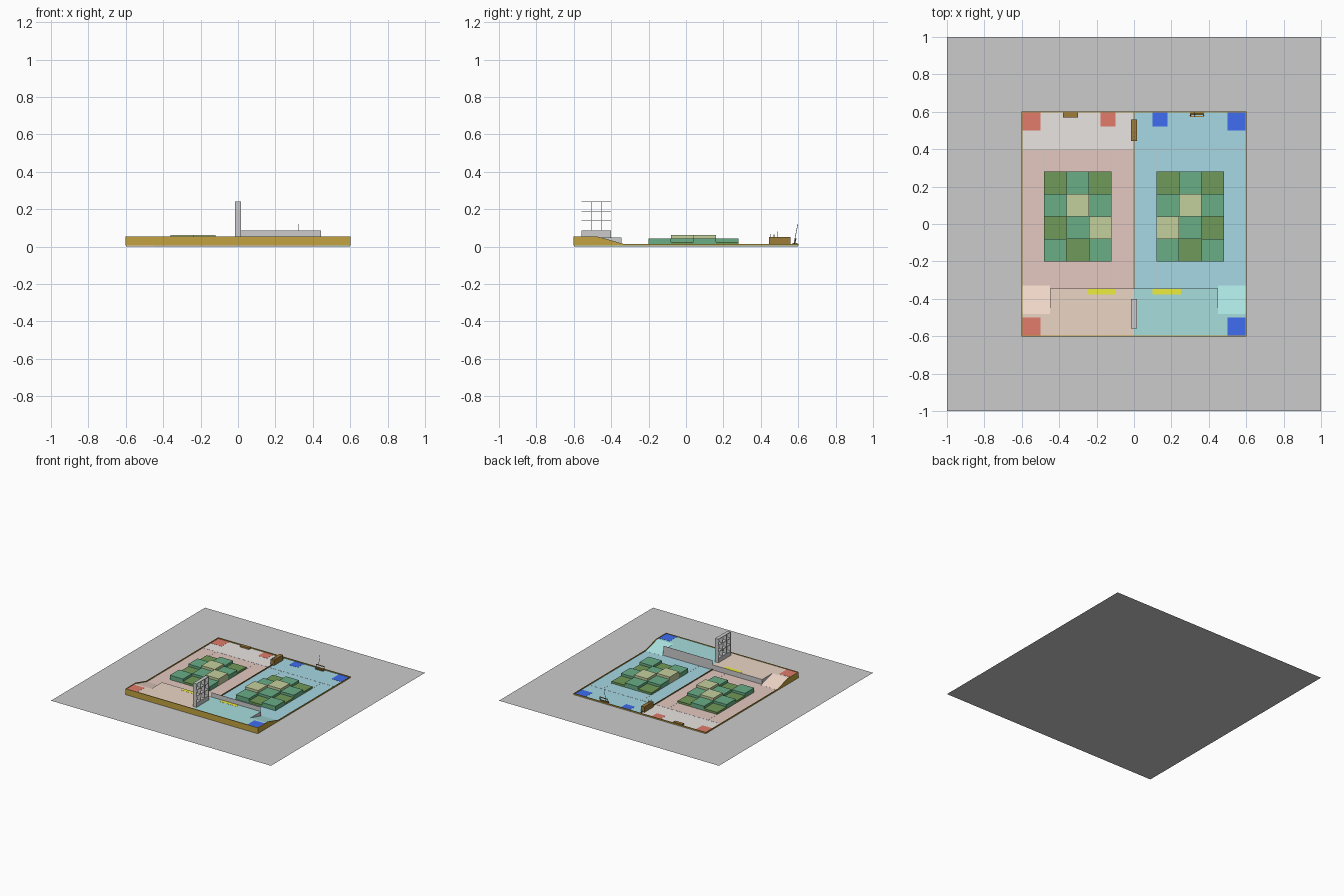
import bpy, bmesh
from mathutils import Vector

if "Cube" in bpy.data.objects:
    bpy.data.objects.remove(bpy.data.objects["Cube"])

COLORS = {
    "brown": (0.54, 0.36, 0.05), "dark_brown": (0.34, 0.2, 0.04),
    "red": (0.76, 0.2, 0.15), "blue": (0.05, 0.15, 0.88), "yellow": (0.85, 0.85, 0.05),
    "pink": (0.78, 0.58, 0.53), "beige": (0.82, 0.78, 0.75), "peach": (0.83, 0.66, 0.56),
    "light_peach": (0.9, 0.7, 0.6), "sky": (0.38, 0.69, 0.78), "teal": (0.39, 0.73, 0.73),
    "light_teal": (0.42, 0.8, 0.78), "line": (0.75, 0.75, 0.75),
    "low_green": (0.16, 0.32, 0.1), "mid_green": (0.14, 0.42, 0.24), "high_green": (0.55, 0.63, 0.34),
}
FLOOR, DECK = 0.007, 0.048


def finish(name, bm, color):
    bmesh.ops.recalc_face_normals(bm, faces=bm.faces)
    mesh = bpy.data.meshes.new(name)
    bm.to_mesh(mesh)
    bm.free()
    ob = bpy.data.objects.new(name, mesh)
    bpy.context.collection.objects.link(ob)
    if color:
        mat = bpy.data.materials.get(color) or bpy.data.materials.new(color)
        mat.diffuse_color = (*COLORS[color], 1)
        mat.use_nodes = True
        mat.node_tree.nodes["Principled BSDF"].inputs["Base Color"].default_value = mat.diffuse_color
        mesh.materials.append(mat)
    return ob


def box(name, x0, x1, y0, y1, z0, z1, color=None):
    bm = bmesh.new()
    bmesh.ops.create_cube(bm, size=1)
    for v in bm.verts:
        v.co = ((x0 + x1) / 2 + v.co.x * (x1 - x0), (y0 + y1) / 2 + v.co.y * (y1 - y0),
                (z0 + z1) / 2 + v.co.z * (z1 - z0))
    return finish(name, bm, color)


def side_profile(name, points, x0, x1, color=None):
    """Extrude a (y, z) outline from x0 to x1."""
    bm = bmesh.new()
    face = bm.faces.new([bm.verts.new((x0, y, z)) for y, z in points])
    ext = bmesh.ops.extrude_face_region(bm, geom=[face])["geom"]
    bmesh.ops.translate(bm, vec=(x1 - x0, 0, 0),
                        verts=[g for g in ext if isinstance(g, bmesh.types.BMVert)])
    return finish(name, bm, color)


def rod(name, a, b, r, color=None):
    a, b = Vector(a), Vector(b)
    bm = bmesh.new()
    bmesh.ops.create_cone(bm, cap_ends=True, segments=8, radius1=r, radius2=r, depth=(b - a).length)
    rot = (b - a).to_track_quat('Z', 'Y').to_matrix()
    bmesh.ops.rotate(bm, matrix=rot, verts=bm.verts)
    bmesh.ops.translate(bm, vec=(a + b) / 2, verts=bm.verts)
    return finish(name, bm, color)


# Ground sheet
bm = bmesh.new()
bmesh.ops.create_grid(bm, x_segments=1, y_segments=1, size=1)
finish("ground_sheet", bm, None)

# Each half of the field, left then right
for side, s in (("left", -1), ("right", 1)):
    L = s < 0
    team = "red" if L else "blue"

    def sbox(name, x0, x1, *rest):
        xs = sorted((s * x0, s * x1))
        return box(f"{side}_{name}", *xs, *rest)

    # Floors
    sbox("floor", 0, 0.598, -0.345, 0.4, 0.002, FLOOR, "pink" if L else "sky")
    sbox("back_floor", 0, 0.598, 0.4, 0.598, 0.002, FLOOR, "beige" if L else "sky")
    # Raised deck with coloured top
    sbox("deck_body", 0, 0.45, -0.598, -0.345, 0.002, DECK - 0.001)
    sbox("deck_top", 0, 0.45, -0.598, -0.345, DECK - 0.001, DECK, "peach" if L else "teal")
    sbox("deck_corner", 0.45, 0.598, -0.598, -0.48, 0.002, DECK, "peach" if L else "teal")
    # Ramp
    side_profile(f"{side}_ramp", [(-0.48, 0.002), (-0.48, DECK), (-0.33, FLOOR + 0.0005), (-0.33, 0.002)],
                 s * 0.45, s * 0.598, "light_peach" if L else "light_teal")
    # Side border following the ramp
    side_profile(f"{side}_border", [(-0.602, 0.005), (-0.602, 0.053), (-0.47, 0.053), (-0.335, 0.015),
                                    (0.602, 0.015), (0.602, 0.005)], s * 0.597, s * 0.602, "brown")
    # Coloured start zones and yellow strip
    sbox("back_corner_zone", 0.5, 0.597, 0.5, 0.597, FLOOR, FLOOR + 0.001, team)
    sbox("front_corner_zone", 0.5, 0.597, -0.597, -0.5, DECK, DECK + 0.001, team)
    sbox("inner_zone", 0.1, 0.18, 0.52, 0.597, FLOOR, FLOOR + 0.001, team)
    sbox("yellow_strip", 0.1, 0.25, -0.377, -0.347, DECK, DECK + 0.001, "yellow")
    # Marking lines
    sbox("cross_line", 0, 0.597, 0.3985, 0.4015, FLOOR, FLOOR + 0.0008, "line")
    for x in (0.12, 0.478):
        sbox("long_line", x - 0.0015, x + 0.0015, 0.28, 0.4, FLOOR, FLOOR + 0.0008, "line")
    sbox("front_line", 0.1185, 0.1215, -0.345, -0.2, FLOOR, FLOOR + 0.0008, "line")

    # Stepped green blocks, columns from the middle outward, rows from the back
    for r, row in enumerate(("121", "232", "321", "212")):
        for c, h in enumerate(row):
            h = int(h)
            x, y = 0.12 + 0.12 * c, 0.28 - 0.12 * r
            sbox(f"block_{r}_{c}", x, x + 0.12, y - 0.12, y, 0.004, 0.004 + 0.0195 * h,
                 ("low_green", "mid_green", "high_green")[h - 1])

# Front and back borders, centre divider
box("front_border", -0.602, 0.602, -0.602, -0.597, 0.005, 0.053, "brown")
box("back_border", -0.602, 0.602, 0.597, 0.602, 0.005, 0.015, "brown")
box("centre_divider", -0.0025, 0.0025, -0.345, 0.597, FLOOR, 0.015, "dark_brown")

# Upright wall along the right deck edge
box("deck_wall", 0, 0.445, -0.346, -0.344, FLOOR, 0.085)

# Three by three shelf rack: solid base, thin shelves and uprights
box("shelf_base", -0.015, 0.015, -0.56, -0.4, DECK, 0.085)
for z in (0.138, 0.19, 0.24):
    box("shelf", -0.015, 0.015, -0.56, -0.4, z - 0.001, z + 0.001)
for y in (-0.559, -0.507, -0.453, -0.401):
    box("shelf_upright", -0.015, 0.015, y - 0.001, y + 0.001, 0.085, 0.24)

# Wooden chest on the centre line with short pegs
box("centre_chest", -0.015, 0.015, 0.445, 0.56, FLOOR, 0.052, "dark_brown")
for y, z in ((0.45, 0.068), (0.47, 0.064), (0.49, 0.08)):
    rod("chest_peg", (0, y, 0.05), (0, y, z), 0.002)

# Low rack on the left, open rack with leaning poles on the right
box("left_low_rack", -0.38, -0.3, 0.57, 0.597, FLOOR, 0.02, "dark_brown")
for y in (0.574, 0.592):
    box("right_rack_foot_bar", 0.3, 0.375, y - 0.003, y + 0.003, FLOOR, 0.014, "dark_brown")
box("right_rack_top_bar", 0.3, 0.375, 0.584, 0.59, 0.038, 0.043, "dark_brown")
for x in (0.302, 0.373):
    rod("right_rack_post", (x, 0.578, FLOOR), (x, 0.588, 0.042), 0.0025, "dark_brown")
rod("leaning_pole", (0.325, 0.575, FLOOR), (0.325, 0.598, 0.12), 0.0015)
